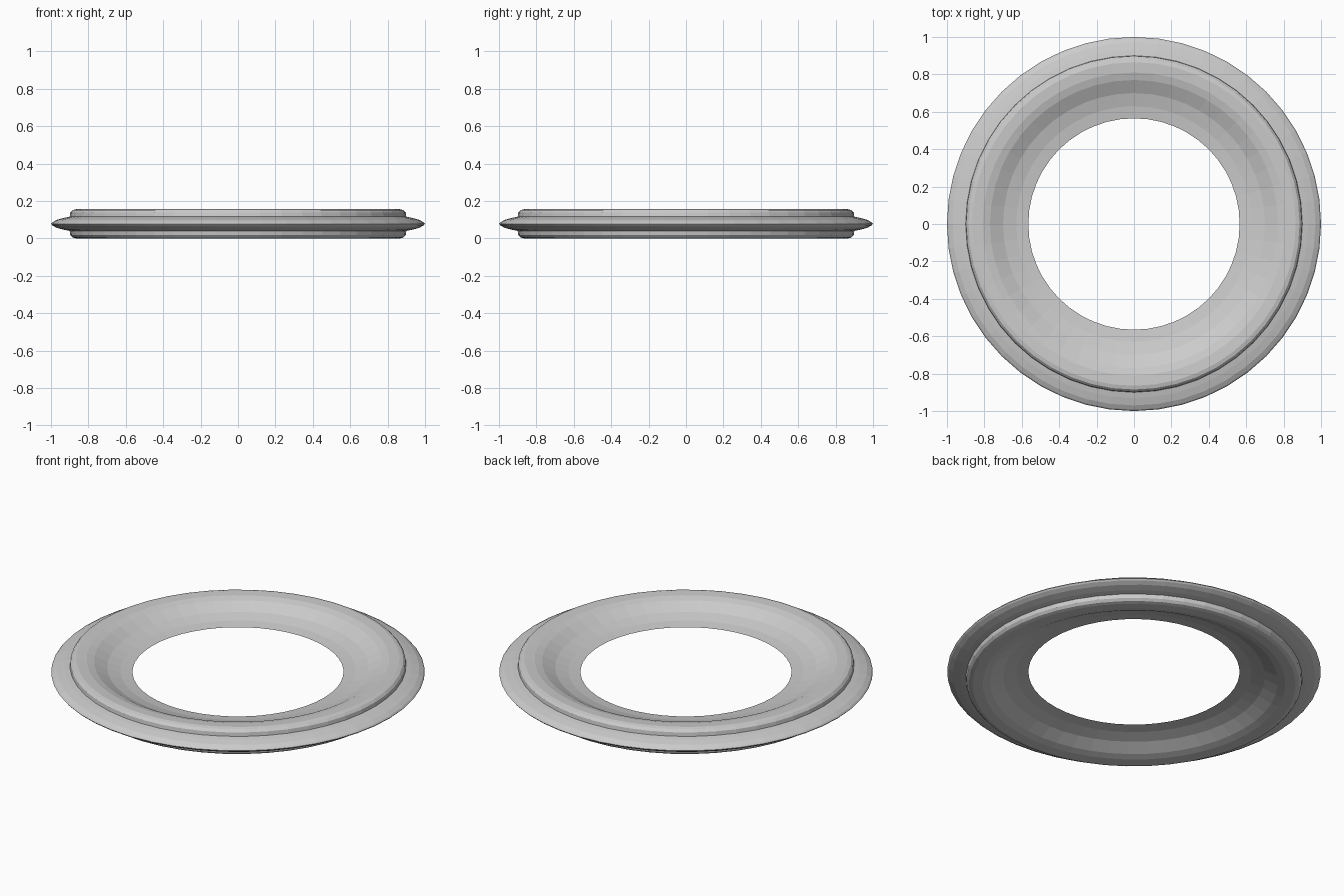
import bpy, bmesh, math

if "Cube" in bpy.data.objects:
    bpy.data.objects.remove(bpy.data.objects["Cube"])

SEGMENTS = 48
MID = 0.078  # height of the mirror plane

# Upper half of the ring cross-section: (radius, height above mid plane)
upper = [
    (0.565, 0.0),    # thin inner lip
    (0.63, 0.009),
    (0.70, 0.028),
    (0.77, 0.064),   # steep inner slope
    (0.81, 0.075),
    (0.865, 0.078),  # crest
    (0.885, 0.073),
    (0.897, 0.060),
    (0.90, 0.038),   # step down to the flange
    (0.93, 0.032),
    (0.97, 0.021),
    (0.993, 0.008),
    (1.0, 0.0),      # outer edge
]
# Mirror to a closed profile
profile = upper + [(r, -h) for r, h in reversed(upper[1:-1])]

# Revolve the profile around z
bm = bmesh.new()
rings = []
for i in range(SEGMENTS):
    a = 2 * math.pi * i / SEGMENTS
    rings.append([bm.verts.new((r * math.cos(a), r * math.sin(a), MID + h))
                  for r, h in profile])
n = len(profile)
for i in range(SEGMENTS):
    a, b = rings[i], rings[(i + 1) % SEGMENTS]
    for j in range(n):
        k = (j + 1) % n
        bm.faces.new((a[j], a[k], b[k], b[j]))
bmesh.ops.recalc_face_normals(bm, faces=bm.faces)

mesh = bpy.data.meshes.new("flanged_ring")
bm.to_mesh(mesh)
bm.free()
ring = bpy.data.objects.new("flanged_ring", mesh)
bpy.context.collection.objects.link(ring)
